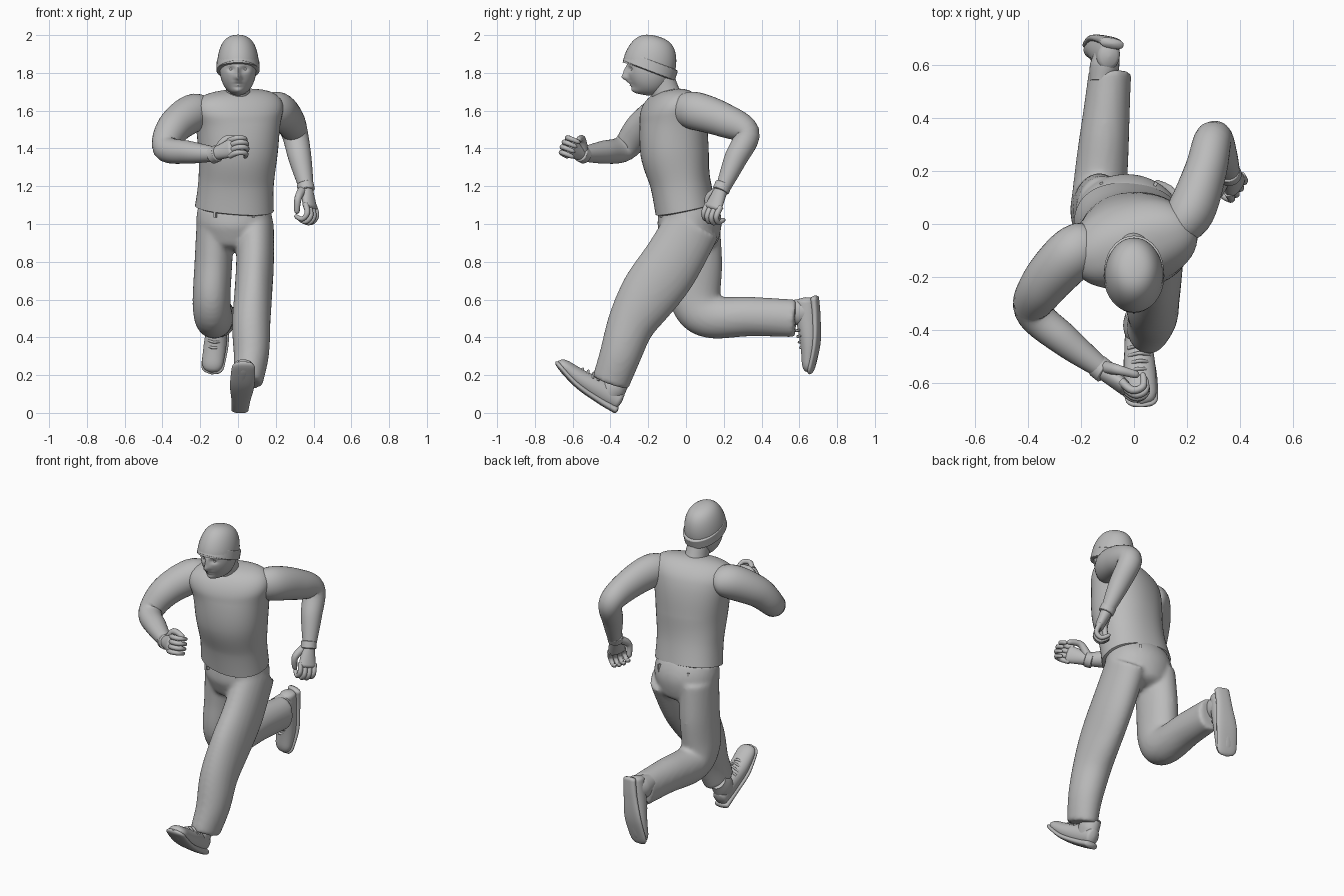
import bpy, bmesh
from math import sin, cos, tau, radians, exp, sqrt, copysign
from mathutils import Vector, Matrix

if "Cube" in bpy.data.objects:
    bpy.data.objects.remove(bpy.data.objects["Cube"])

GREY = (.5, .5, .5, 1)
clay = bpy.data.materials.new("plain grey")
clay.diffuse_color = GREY
clay.use_nodes = True
clay.node_tree.nodes["Principled BSDF"].inputs["Base Color"].default_value = GREY
ACROSS, SIDEWAYS, UPRIGHT = Matrix.Identity(3).col


def finish(name, bm):
    """Turn a bmesh into a named, smooth shaded object."""
    bmesh.ops.recalc_face_normals(bm, faces=bm.faces)
    mesh = bpy.data.meshes.new(name)
    bm.to_mesh(mesh)
    bm.free()
    mesh.materials.append(clay)
    obj = bpy.data.objects.new(name, mesh)
    bpy.context.collection.objects.link(obj)
    bpy.ops.object.select_all(action='DESELECT')
    obj.select_set(True)
    bpy.context.view_layer.objects.active = obj
    bpy.ops.object.shade_smooth_by_angle(angle=radians(60))
    return obj


def sample(values, t):
    """Smooth curve through evenly spaced numbers or vectors."""
    last = len(values) - 1
    i = min(int(t * last), last - 1)
    f = t * last - i
    p, q, r, s = (values[min(max(i + k, 0), last)] for k in range(-1, 3))
    bend = (p * 2 - q * 5 + r * 4 - s) * f + (q * 3 - p - r * 3 + s) * f * f
    return q + (r - p + bend) * (f / 2)


def dome(distance, length):
    """Scale that rounds off an end of a tube."""
    if distance >= length:
        return 1
    return max(.08, sqrt(1 - (1 - distance / length) ** 2))


def tube(bm, path, widths, depths, side, start=0, end=0, twist=(0, 0), power=1,
         sides=32, steps=32):
    """Capped loft of oval rings along a smooth path; start and end set the rounding."""
    path = [Vector(p) for p in path]
    centres = [sample(path, k / steps) for k in range(steps + 1)]
    rings = []
    for k, centre in enumerate(centres):
        t = k / steps
        tangent = (centres[min(k + 1, steps)] - centres[max(k - 1, 0)]).normalized()
        turned = Matrix.Rotation(radians(sample(twist, t)), 3, 'Z') @ side
        u = (turned - tangent * turned.dot(tangent)).normalized()
        scale = dome(t, start) * dome(1 - t, end)
        u, v = u * sample(widths, t) * scale, tangent.cross(u) * sample(depths, t) * scale
        ring = []
        for j in range(sides):
            angle = tau * j / sides
            c, s = (copysign(abs(w) ** power, w) for w in (cos(angle), sin(angle)))
            ring.append(bm.verts.new(centre + u * c + v * s))
        rings.append(ring)
    for lower, upper in zip(rings, rings[1:]):
        for j in range(sides):
            bm.faces.new((lower[j], lower[j - 1], upper[j - 1], upper[j]))
    bm.faces.new(rings[0])
    bm.faces.new(rings[-1])


def part(name, *shape, **options):
    bm = bmesh.new()
    tube(bm, *shape, **options)
    return finish(name, bm)


def place(bm, origin, forward, up):
    """Move a part from its own frame, x forward and z up, into the pose."""
    f = Vector(forward).normalized()
    side = Vector(up).cross(f).normalized()
    frame = Matrix((f, side, f.cross(side))).transposed().to_4x4()
    bmesh.ops.transform(bm, matrix=Matrix.Translation(origin) @ frame, verts=bm.verts)


# Trousers: pelvis and both legs blended into one skin
bm = bmesh.new()
tube(bm, [(-.02, 0, 1.1), (-.02, .02, 1), (-.02, .03, .86)],
     (.19, .2, .15), (.15, .17, .13), ACROSS, end=.2, twist=(-8, -8))
left_leg = [(.09, .04, 1), (.09, -.08, .79), (.08, -.2, .62), (.07, -.29, .47),
            (.07, -.35, .3), (.05, -.4, .16)]
tube(bm, left_leg, (.1, .1, .1, .08), (.15, .16, .12, .1), ACROSS)
right_leg = [(-.12, .04, 1), (-.13, .05, .8), (-.14, .05, .6), (-.13, .13, .51),
             (-.11, .35, .51), (-.09, .58, .5)]
tube(bm, right_leg, (.1, .1, .1, .08), (.14, .14, .11, .1), ACROSS)
trousers = finish("trousers", bm)
skin = trousers.modifiers.new("blend", 'REMESH')
skin.mode, skin.voxel_size, skin.use_smooth_shade = 'VOXEL', .012, True
soften = trousers.modifiers.new("soften", 'SMOOTH')
soften.iterations = 8

# Belt loops at the front and back of the waist
bm = bmesh.new()
for angle in map(radians, (60, 120, 240, 300)):
    spot = Matrix.Translation((.2 * cos(angle) - .02, .16 * sin(angle) + .01, 1.06))
    turn = Matrix.Rotation(angle, 4, 'Z') @ Matrix.Diagonal((.02, .012, .05, 1))
    bmesh.ops.create_cube(bm, size=1, matrix=spot @ turn)
finish("belt_loops", bm)

# Sleeveless top, twisting from hips to shoulders
part("vest", [(-.02, 0, 1.07), (-.01, -.03, 1.22), (0, -.06, 1.38), (0, -.07, 1.55), (0, -.1, 1.71)],
     (.21, .2, .21, .23, .28), (.16, .16, .18, .17, .13), ACROSS,
     start=.03, end=.2, twist=(-8, 5, 20), power=.9, sides=48, steps=60)

# Arms
part("left_arm", [(.13, -.03, 1.59), (.21, .04, 1.6), (.27, .2, 1.55), (.3, .32, 1.48),
                  (.33, .26, 1.34), (.36, .2, 1.2)],
     (.07, .09, .08, .07, .06, .04), (.08, .1, .09, .07, .06, .04), ACROSS, start=.1)
part("right_arm", [(-.15, -.06, 1.57), (-.23, -.11, 1.59), (-.34, -.23, 1.51), (-.38, -.33, 1.4),
                   (-.26, -.44, 1.38), (-.13, -.54, 1.37)],
     (.07, .1, .09, .07, .06, .04), (.08, .1, .09, .07, .06, .04), UPRIGHT, start=.1)


def hand(name, wrist, along, back, thumb):
    """Half-closed hand with cuff; thumb is the sign of its side."""
    bm = bmesh.new()
    tube(bm, [(-.03, 0, 0), (.02, 0, 0)], (.045, .045), (.045, .045), SIDEWAYS, start=.2, end=.2)
    tube(bm, [(0, 0, 0), (.13, 0, 0)], (.035, .055), (.035, .025), SIDEWAYS, end=.2)
    for k in range(4):
        y = (k - 1.5) * .028
        reach = .19 - abs(y) / 3
        tube(bm, [(.1, y, 0), (reach - .02, y, 0), (reach, y, -.04), (reach - .04, y, -.08)],
             (.016, .012), (.016, .012), SIDEWAYS, end=.15, sides=10, steps=15)
    tube(bm, [(.01, thumb * .02, -.01), (.07, thumb * .07, -.02), (.14, thumb * .05, -.06)],
         (.025, .014), (.025, .014), UPRIGHT, end=.15, sides=10, steps=15)
    place(bm, wrist, along, back)
    finish(name, bm)


hand("right_hand", (-.12, -.55, 1.37), (.75, -.6, .3), (-.5, -.8, .3), thumb=1)
hand("left_hand", (.36, .19, 1.19), (.2, -.4, -.9), (.8, -.5, .3), thumb=-1)


def shoe(name, heel, forward, up):
    """Laced shoe with a sole curling up at the toe."""
    bm = bmesh.new()
    tube(bm, [(0, 0, .07), (.1, 0, .06), (.25, 0, .045), (.4, 0, .055)],
         (.04, .05, .06, .055), (.05, .06, .05, .03), SIDEWAYS, start=.1, end=.15)
    tube(bm, [(-.01, 0, .02), (.1, 0, .01), (.25, 0, .01), (.41, 0, .045)],
         (.045, .05, .065, .06), (.02, .015), SIDEWAYS, start=.06, end=.12, power=.8)
    tube(bm, [(.08, 0, .05), (.08, 0, .11), (.07, 0, .17)],
         (.045, .055, .045), (.06, .07, .05), SIDEWAYS)
    for k in range(4):
        x, z = .17 + k * .03, .12 - k * .008
        tube(bm, [(x, -.04, z - .03), (x + .01, 0, z), (x, .04, z - .03)],
             (.007, .007), (.007, .007), ACROSS, sides=8, steps=10)
    place(bm, heel, forward, up)
    finish(name, bm)


shoe("left_shoe", (.01, -.38, 0), (.05, -.8, .56), (0, .56, .8))
shoe("right_shoe", (-.08, .7, .61), (-.13, 0, -1), (-.2, -1, 0))

# Head: an oval whose face is pushed in or out at each feature
bm = bmesh.new()
bmesh.ops.create_uvsphere(bm, u_segments=80, v_segments=60, radius=1)
features = {"nose": (0, 1.775, .016, .02, -.035), "bridge": (0, 1.81, .01, .025, -.02),
            "left socket": (.036, 1.82, .02, .013, .014),
            "right socket": (-.036, 1.82, .02, .013, .014),
            "upper lip": (0, 1.75, .024, .006, -.01), "lower lip": (0, 1.735, .02, .006, -.01),
            "chin": (0, 1.7, .04, .025, -.03)}
for vert in bm.verts:
    x, y, z = vert.co.x * .097, vert.co.y * .12 - .19, vert.co.z * .145 + 1.825
    if y < -.2:
        fade = min(1, (-.2 - y) / .04)
        for cx, cz, wide, tall, push in features.values():
            y += fade * push * exp(-((x - cx) / wide) ** 2 - ((z - cz) / tall) ** 2)
    vert.co = (x, y, z)
finish("head", bm)

# Eyes
for label, sign in (("left", 1), ("right", -1)):
    bm = bmesh.new()
    bmesh.ops.create_uvsphere(bm, u_segments=16, v_segments=10, radius=.012,
                              matrix=Matrix.Translation((sign * .035, -.28, 1.82)))
    finish(label + "_eye", bm)

part("neck", [(0, -.08, 1.62), (0, -.11, 1.7), (0, -.14, 1.78)], (.08, .065, .065),
     (.08, .075, .075), ACROSS)

# Knitted hat with a turned-up band
part("hat", [(0, -.2, 1.82), (0, -.155, 1.995)], (.11, .11), (.14, .14), ACROSS, end=.8, sides=40)
part("hat_band", [(0, -.2, 1.805), (0, -.175, 1.87)], (.115, .112), (.148, .144), ACROSS,
     start=.2, end=.2, sides=40)
